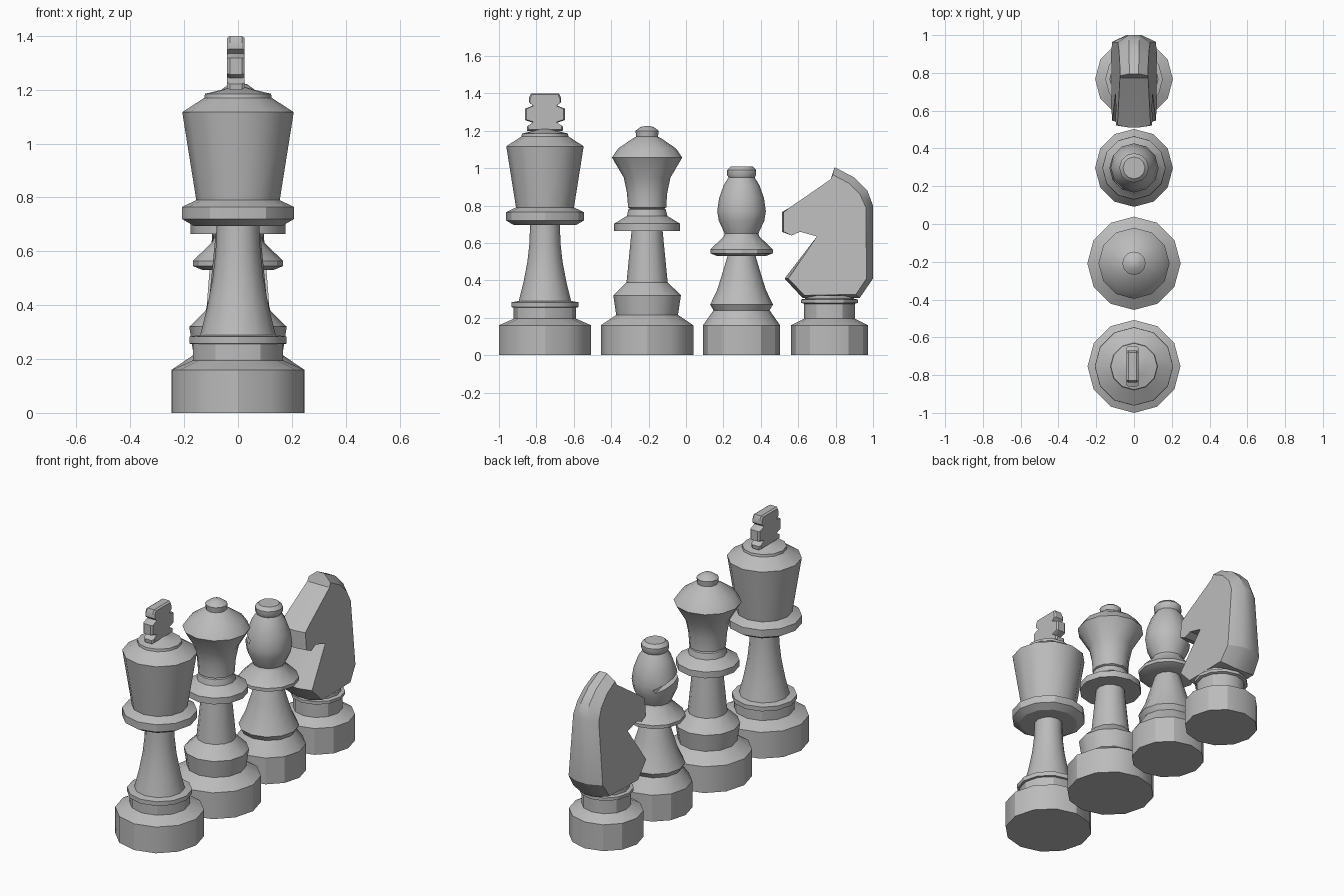
import bpy, bmesh, math
from mathutils import Matrix, Vector

SIDES = 12
old = bpy.data.objects.get("Cube")
if old:
    bpy.data.objects.remove(old, do_unlink=True)

grey = bpy.data.materials.new("stone_grey")
grey.use_nodes = True
COLOUR = (0.5, 0.5, 0.5, 1)
grey.diffuse_color = COLOUR
grey.node_tree.nodes["Principled BSDF"].inputs["Base Color"].default_value = COLOUR


def make_object(name, bm, y):
    bmesh.ops.recalc_face_normals(bm, faces=bm.faces)
    mesh = bpy.data.meshes.new(name)
    bm.to_mesh(mesh)
    bm.free()
    obj = bpy.data.objects.new(name, mesh)
    obj.location.y = y
    mesh.materials.append(grey)
    bpy.context.collection.objects.link(obj)
    return obj


def shade(obj):
    bpy.ops.object.select_all(action='DESELECT')
    obj.select_set(True)
    bpy.context.view_layer.objects.active = obj
    bpy.ops.object.shade_smooth_by_angle(angle=math.radians(30))


def turned(name, y, profile):
    """Closed turned body from (radius, height) pairs."""
    bm = bmesh.new()
    rings = []
    for r, z in profile:
        rings.append([bm.verts.new((r * math.cos(a), r * math.sin(a), z))
                      for a in (math.tau * i / SIDES for i in range(SIDES))])
    for low, high in zip(rings, rings[1:]):
        for i in range(SIDES):
            j = (i + 1) % SIDES
            bm.faces.new((low[i], low[j], high[j], high[i]))
    bm.faces.new(rings[0][::-1])
    bm.faces.new(rings[-1])
    return make_object(name, bm, y)


def bridge_loops(bm, loops):
    """Skin a row of equal closed loops and cap both ends."""
    n = len(loops[0])
    for a, b in zip(loops, loops[1:]):
        for i in range(n):
            j = (i + 1) % n
            bm.faces.new((a[i], a[j], b[j], b[i]))
    bm.faces.new(loops[0])
    bm.faces.new(loops[-1][::-1])


# King body
KING_Y = -0.754
shade(turned("king_body", KING_Y, [
    (.246, 0), (.246, .16), (.167, .195), (.167, .255), (.18, .257), (.18, .283),
    (.14, .29), (.115, .39), (.094, .5), (.083, .6), (.08, .695), (.165, .695),
    (.208, .72), (.208, .765), (.155, .79), (.207, 1.117), (.125, 1.17),
    (.123, 1.185), (.06, 1.2), (.02, 1.212)]))

# King cross: half outline mirrored, with bevelled rims
half = [(.095, 1.2), (.097, 1.222), (.065, 1.243), (.107, 1.257), (.107, 1.318),
        (.065, 1.335), (.085, 1.352), (.085, 1.378), (.075, 1.4)]
outline = half + [(-y, z) for y, z in reversed(half)]
bm = bmesh.new()
loops = []
for x, k in ((-.04, .93), (-.03, 1), (.014, 1), (.024, .93)):
    loops.append([bm.verts.new((x, y * k, 1.3 + (z - 1.3) * k)) for y, z in outline])
bridge_loops(bm, loops)
shade(make_object("king_cross", bm, KING_Y))

# Queen
shade(turned("queen", -.208, [
    (.247, 0), (.247, .16), (.165, .215), (.181, .32), (.11, .39), (.083, .665),
    (.176, .665), (.176, .703), (.108, .745), (.1, .78), (.092, .785), (.103, .79),
    (.103, .808), (.108, .87), (.125, .95), (.188, 1.057), (.155, 1.105),
    (.075, 1.16), (.058, 1.168), (.062, 1.2), (.035, 1.22), (.01, 1.226)]))

# Bishop, with a slanted notch sawn into its head
BISHOP_Y = .297
bishop = turned("bishop", BISHOP_Y, [
    (.206, 0), (.206, .16), (.15, .24), (.168, .27), (.13, .35), (.105, .43),
    (.075, .53), (.13, .53), (.167, .545), (.167, .565), (.095, .635), (.09, .65),
    (.122, .72), (.13, .77), (.12, .84), (.095, .91), (.07, .95), (.078, .965),
    (.078, .99), (.058, 1.01)])
bm = bmesh.new()
bmesh.ops.create_cube(bm, size=1, matrix=Matrix.Diagonal((.16, .5, .025, 1)))
cutter = make_object("notch_cutter", bm, BISHOP_Y)
cutter.location = Vector((-.135, BISHOP_Y, .80))
cutter.rotation_euler = (math.radians(-13), math.radians(20), 0)
cutter.hide_render = True
saw = bishop.modifiers.new("notch", 'BOOLEAN')
saw.operation = 'DIFFERENCE'
saw.solver = 'EXACT'
saw.object = cutter
bpy.context.view_layer.objects.active = bishop
bpy.ops.object.modifier_apply(modifier=saw.name)
bpy.data.objects.remove(cutter, do_unlink=True)
shade(bishop)

# Knight base
shade(turned("knight_base", .767, [
    (.206, 0), (.206, .16), (.137, .195), (.137, .275), (.152, .28), (.152, .298),
    (.13, .302), (.13, .32)]))

# Knight head: (y, z, inset y, inset z) around the side outline
head = [(.624, .305, .01, .015), (.928, .305, -.02, .02), (1, .41, -.035, 0),
        (1, .80, -.038, -.01), (.97, .88, -.04, -.02), (.90, .95, -.03, -.03),
        (.795, 1.005, -.01, -.04), (.773, .94, 0, 0), (.555, .79, 0, 0),
        (.512, .765, .01, 0), (.512, .66, .01, 0), (.565, .64, 0, 0),
        (.61, .66, 0, 0), (.70, .635, 0, 0), (.527, .41, .02, 0)]
bm = bmesh.new()
loops = []
for side, inset in ((-1, 1), (-.35, 0), (.35, 0), (1, 1)):
    loop = []
    for y, z, dy, dz in head:
        z += dz * inset
        width = .115 - .076 * (z - .41)
        loop.append(bm.verts.new((side * width, y + dy * inset, z)))
    loops.append(loop)
bridge_loops(bm, loops)
shade(make_object("knight_head", bm, 0))
